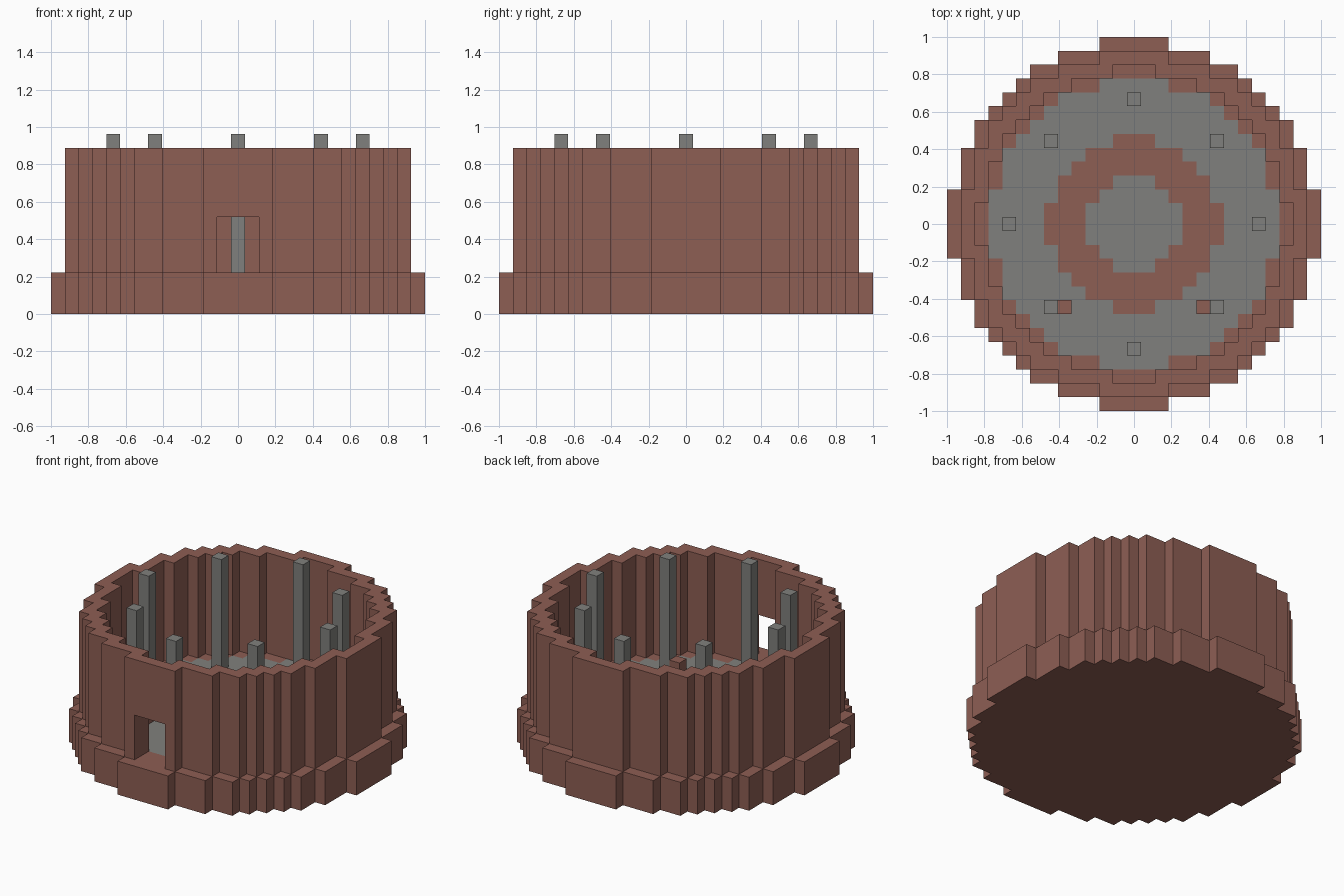
import bpy
import bmesh
from mathutils import Vector

# One block; the model is 27 blocks wide
U = 2 / 27
R = 13

if "Cube" in bpy.data.objects:
    bpy.data.objects.remove(bpy.data.objects["Cube"])


def make_material(name, colour):
    mat = bpy.data.materials.new(name)
    mat.use_nodes = True
    mat.diffuse_color = colour
    mat.node_tree.nodes["Principled BSDF"].inputs["Base Color"].default_value = colour
    return mat


brick = make_material("brick_red_brown", (0.27, 0.112, 0.088, 1))
stone = make_material("stone_grey", (0.216, 0.216, 0.205, 1))


def disc(limit):
    """Grid cells whose squared distance from the centre is within the limit."""
    span = range(-R, R + 1)
    return {(i, j) for i in span for j in span if i * i + j * j <= limit}


def stack(cells, low, high):
    return {(i, j, k) for i, j in cells for k in range(low, high)}


def build(name, blocks, materials, rule=None):
    """Make the outer skin of a set of blocks; rule picks the top face colour."""
    bm = bmesh.new()
    for block in blocks:
        centre = Vector(block) + Vector((0, 0, 0.5))
        for axis in range(3):
            for sign in (-1, 1):
                normal = Vector((0, 0, 0))
                normal[axis] = sign
                if tuple(int(c) for c in Vector(block) + normal) in blocks:
                    continue
                side = Vector((0, 0, 0))
                side[(axis + 1) % 3] = 0.5
                up = normal.cross(side)
                middle = centre + normal / 2
                corners = (-side - up, side - up, side + up, up - side)
                face = bm.faces.new([bm.verts.new((middle + c) * U) for c in corners])
                if rule and axis == 2 and sign == 1:
                    face.material_index = rule(block[0], block[1])
    bmesh.ops.remove_doubles(bm, verts=bm.verts, dist=U / 100)
    mesh = bpy.data.meshes.new(name)
    bm.to_mesh(mesh)
    bm.free()
    for mat in materials:
        mesh.materials.append(mat)
    obj = bpy.data.objects.new(name, mesh)
    bpy.context.collection.objects.link(obj)
    return obj


# Round base, with a grey floor ring and grey centre on its top
def floor_colour(i, j):
    d = i * i + j * j
    return 1 if d <= 11 or 38 < d <= 107 else 0


FLOOR, WALL_TOP, COLUMN_TOP = 3, 12, 13
build("base", stack(disc(175), 0, FLOOR), [brick, stone], floor_colour)

# Thin ring wall with a doorway through the front
wall = stack(disc(150) - disc(123), FLOOR, WALL_TOP)
doorway = {(i, j, k) for i, j, k in wall if abs(i) <= 1 and j < 0 and k < FLOOR + 4}
build("wall", wall - doorway, [brick])

# Eight columns standing in a ring
spots = [(0, 9), (6, 6), (9, 0), (6, -6), (0, -9), (-6, -6), (-9, 0), (-6, 6)]
for n, spot in enumerate(spots, 1):
    build(f"column_{n}", stack({spot}, FLOOR, COLUMN_TOP), [stone])

# Small blocks beside the two front diagonal columns
for side, x in (("left", 5), ("right", -5)):
    build(f"{side}_floor_block", stack({(x, -6)}, FLOOR, FLOOR + 1), [brick])
